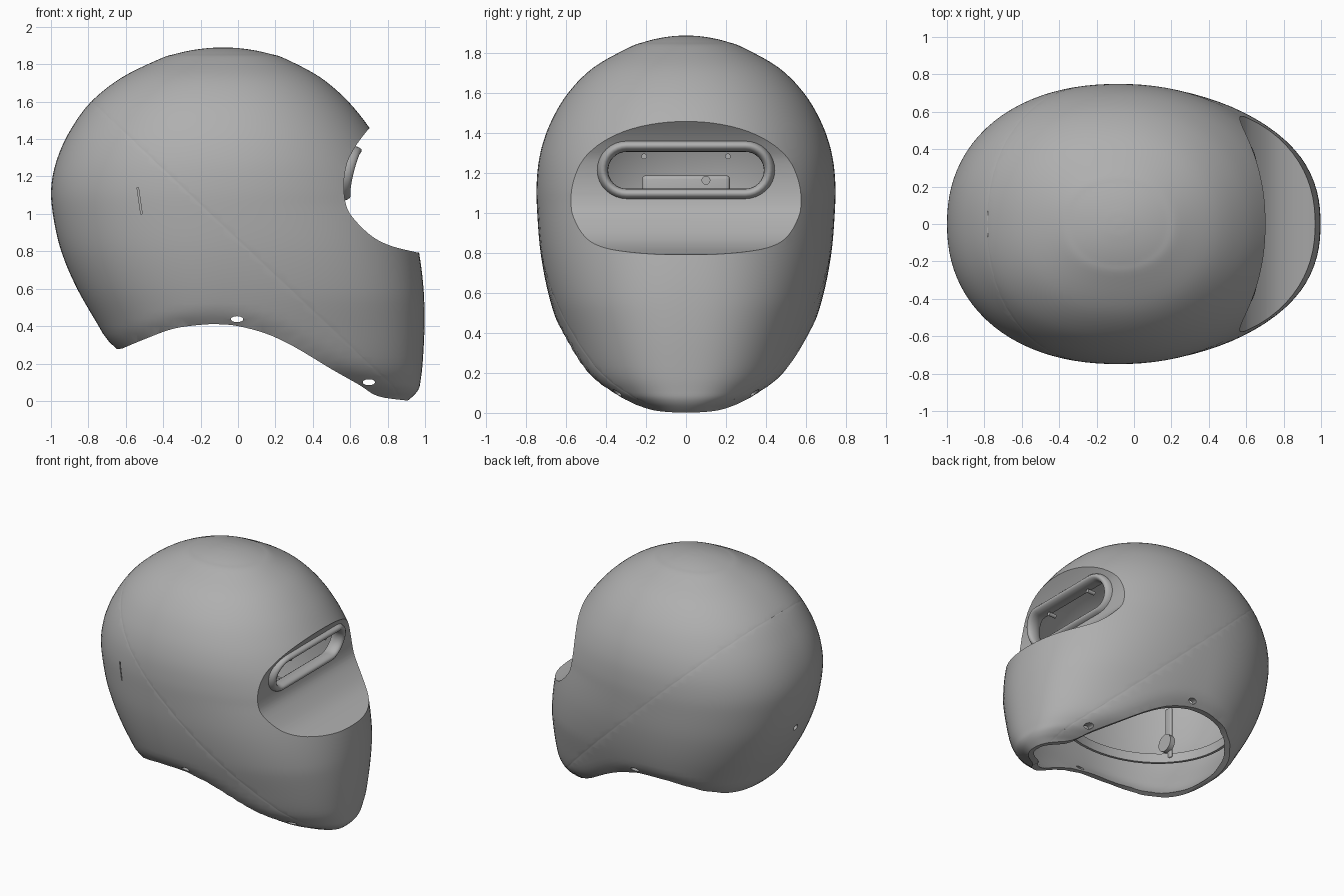
import bpy, bmesh, math
from mathutils import Vector, Matrix

cube = bpy.data.objects.get("Cube")
if cube:
    bpy.data.objects.remove(cube, do_unlink=True)

GREY = bpy.data.materials.new("shell grey")
GREY.use_nodes = True
COLOUR = (0.43, 0.43, 0.43, 1)
GREY.diffuse_color = COLOUR
GREY.node_tree.nodes["Principled BSDF"].inputs["Base Color"].default_value = COLOUR


def spline(points, steps):
    """Smooth curve through points of any dimension."""
    pts = [Vector(p) for p in points]
    pts = [2 * pts[0] - pts[1]] + pts + [2 * pts[-1] - pts[-2]]
    out = []
    for a, b, c, d in zip(pts, pts[1:], pts[2:], pts[3:]):
        for i in range(steps):
            t = i / steps
            out.append(0.5 * (2 * b + (c - a) * t + (2 * a - 5 * b + 4 * c - d) * t * t
                              + (3 * b - a - 3 * c + d) * t ** 3))
    return out + [pts[-2]]


def make(name, bm):
    bmesh.ops.recalc_face_normals(bm, faces=bm.faces)
    mesh = bpy.data.meshes.new(name)
    bm.to_mesh(mesh)
    bm.free()
    mesh.materials.append(GREY)
    ob = bpy.data.objects.new(name, mesh)
    bpy.context.collection.objects.link(ob)
    return ob


def apply(ob, kind, **settings):
    mod = ob.modifiers.new(kind, kind)
    for key, value in settings.items():
        setattr(mod, key, value)
    bpy.context.view_layer.objects.active = ob
    bpy.ops.object.modifier_apply(modifier=mod.name)


def cut(ob, cutter):
    cutter.hide_render = True
    apply(ob, "BOOLEAN", operation="DIFFERENCE", solver="EXACT", object=cutter)
    bpy.data.objects.remove(cutter, do_unlink=True)


def smooth(ob, angle=30):
    bpy.ops.object.select_all(action="DESELECT")
    ob.select_set(True)
    bpy.context.view_layer.objects.active = ob
    bpy.ops.object.shade_smooth_by_angle(angle=math.radians(angle))


def bridge(bm, rings):
    for a, b in zip(rings, rings[1:]):
        for i in range(len(a)):
            j = (i + 1) % len(a)
            bm.faces.new((a[i], a[j], b[j], b[i]))


def prism(name, outline, axis, depth):
    """Outline of (first, z) pairs, extruded both ways along axis x or y."""
    bm = bmesh.new()
    place = (lambda p, d: (p[0], d, p[1])) if axis == "y" else (lambda p, d: (d, p[0], p[1]))
    ends = [[bm.verts.new(place(p, d)) for p in outline] for d in depth]
    bridge(bm, ends)
    bm.faces.new(ends[0])
    bm.faces.new(ends[1])
    return make(name, bm)


# Lower edge, seen from the side
EDGE = spline([(-0.62, .28), (-.5, .33), (-.35, .385), (-.2, .407), (-.1, .41), (0, .4),
               (.15, .36), (.3, .29), (.5, .17), (.65, .085), (.75, .025), (.92, 0)], 4)
EDGE = [Vector((-1.3, .2))] + EDGE + [Vector((1.3, 0))]


def edge_height(x):
    for a, b in zip(EDGE, EDGE[1:]):
        if a.x <= x <= b.x:
            return a.y + (b.y - a.y) * (x - a.x) / (b.x - a.x)
    return 0


# Horizontal sections: height, back, front, half width
SECTIONS = [(-.15, -.5, .93, .12), (0, -.52, .957, .29), (.05, -.545, .968, .385),
            (.1, -.57, .975, .465), (.2, -.63, .987, .555), (.4, -.745, .997, .63),
            (.6, -.86, .992, .69), (.8, -.945, .967, .728), (1, -.99, .925, .745),
            (1.15, -.998, .873, .748), (1.3, -.965, .802, .73), (1.45, -.895, .71, .68),
            (1.6, -.785, .59, .592), (1.73, -.62, .44, .463), (1.83, -.415, .252, .285)]
MIDDLE, TOP = -.08, 1.89


def sections():
    """Sections smoothed upwards into a rounded crown."""
    z, back, front, width = SECTIONS[-1]
    crown = [(TOP - (TOP - z) * k * k, MIDDLE + (back - MIDDLE) * k,
              MIDDLE + (front - MIDDLE) * k, width * k) for k in (.75, .5, .25, .06)]
    return spline(SECTIONS + crown, 5)


def body(name, inset=0, seam=False):
    bm = bmesh.new()
    rings = []
    for z, back, front, width in sections():
        ring = []
        # Squarer sections at the chin, rounder ones above
        chin = 2.1 + .3 * min(1, max(0, (1.05 - z) / .5))
        for i in range(96):
            a = math.tau * i / 96
            c, s = math.cos(a), math.sin(a)
            reach, power = (front - MIDDLE, chin) if c > 0 else (MIDDLE - back, 2.2)
            grow = (abs(c) ** power + abs(s) ** power) ** (-1 / power)
            ring.append(bm.verts.new((MIDDLE + reach * c * grow, width * s * grow, z)))
        rings.append(ring)
    bridge(bm, rings)
    bm.faces.new(rings[0])
    top = bm.verts.new((MIDDLE, 0, TOP))
    for a, b in zip(rings[-1], rings[-1][1:] + rings[-1][:1]):
        bm.faces.new((a, b, top))
    bmesh.ops.recalc_face_normals(bm, faces=bm.faces)
    if seam:
        # Very shallow groove where the front and rear shells meet
        point, normal = Vector((-.77, 0, 1.59)), Vector((1.39, 0, 1.47)).normalized()
        for offset in (-.005, .005, 0):
            bmesh.ops.bisect_plane(bm, geom=bm.verts[:] + bm.edges[:] + bm.faces[:],
                                   plane_co=point + normal * offset, plane_no=normal)
        bm.normal_update()
        for v in bm.verts:
            if abs((v.co - point).dot(normal)) < 1e-4:
                v.co -= v.normal * .001
    bm.normal_update()
    for v, n in [(v, v.normal.copy()) for v in bm.verts]:
        v.co -= n * inset
    # Curl the lower edge inwards
    for v in bm.verts:
        t = min(1, max(0, 1 - (v.co.z - edge_height(v.co.x)) / .09))
        k = 1 - .05 * t * t
        v.co.x, v.co.y = MIDDLE + (v.co.x - MIDDLE) * k, v.co.y * k
    return make(name, bm)


def scoop(scale):
    outline = spline([(.72, 1.48), (.655, 1.4), (.61, 1.33), (.58, 1.26), (.566, 1.16),
                      (.575, 1.06), (.61, .985), (.71, .885), (.815, .83), (.96, .793)], 6)
    outline += [Vector((1.4, .76)), Vector((1.4, 1.8)), Vector((.95, 1.8))]
    centre = Vector((1.1, 1.2))
    return prism("scoop_cutter", [centre + (p - centre) * scale for p in outline], "y", (-1.5, 1.5))


def stadium(half_width, half_height, n=16):
    out = []
    for side in (1, -1):
        for i in range(n + 1):
            a = math.pi * (i / n - .5)
            out.append((side * (half_width - half_height + half_height * math.cos(a)),
                        1.215 + side * half_height * math.sin(a)))
    return out


def oval(x, z, rx, rz):
    return [(x + rx * math.cos(math.tau * i / 20), z + rz * math.sin(math.tau * i / 20))
            for i in range(20)]


# Helmet shell: hollow, with face recess, viewing slot and curved lower opening
shell = body("helmet_shell", seam=True)
cut(shell, scoop(1))
hollow = body("hollow_cutter", inset=.04)
cut(hollow, scoop(1.09))
cut(shell, hollow)
cut(shell, prism("opening_cutter", [*EDGE, (1.3, -.6), (-1.3, -.6)], "y", (-1.5, 1.5)))
cut(shell, prism("slot_cutter", stadium(.405, .1), "x", (.3, 1.2)))

# Fixing holes along the lower edge and at the back, and a slit on the right side
for x, z in ((-.005, .437), (.7, .1)):
    cut(shell, prism("hole_cutter", oval(x, z, .033, .016), "y", (-1.5, 1.5)))
cut(shell, prism("rear_hole_cutter", oval(0, .77, .022, .022), "x", (-1.5, -.8)))
slit = [(-.54, 1.14), (-.532, 1.14), (-.512, 1), (-.52, 1)]
cut(shell, prism("slit_cutter", slit, "y", (-.9, -.64)))
smooth(shell)

# Raised rim around the viewing slot, bowed back at its ends
bm = bmesh.new()
rings = []
for k in range(16):
    a = math.tau * k / 16
    grow, lift = .028 * math.cos(a), .055 * math.sin(a)
    rings.append([bm.verts.new((.592 + .24 * (z - 1.215) - .17 * y * y + lift, y, z))
                  for y, z in stadium(.418 + grow, .12 + grow)])
bridge(bm, rings + rings[:1])
smooth(make("slot_rim", bm), 60)


def strap(name, loc, radii, height):
    bm = bmesh.new()
    bmesh.ops.create_cone(bm, cap_ends=False, segments=64, radius1=1, radius2=1, depth=height,
                          matrix=Matrix.Translation(loc) @ Matrix.Diagonal((*radii, 1, 1)))
    ob = make(name, bm)
    apply(ob, "SOLIDIFY", thickness=.02)
    smooth(ob)


def block(name, loc, size, bevel=.008):
    bm = bmesh.new()
    bmesh.ops.create_cube(bm, size=1, matrix=Matrix.Translation(loc) @ Matrix.Diagonal((*size, 1)))
    ob = make(name, bm)
    apply(ob, "BEVEL", width=bevel, segments=3)
    smooth(ob)


def knob(name, loc, radius, depth):
    bm = bmesh.new()
    bmesh.ops.create_cone(bm, cap_ends=True, segments=32, radius1=radius, radius2=radius, depth=depth,
                          matrix=Matrix.Translation(loc) @ Matrix.Rotation(math.pi / 2, 4, "Y"))
    smooth(make(name, bm))


# Head harness inside the shell
strap("headband", (-.12, 0, .64), (.66, .58), .07)
block("rear_adjuster", (-.8, 0, 1.12), (.05, .44, .14), .02)
knob("rear_adjuster_knob", (-.765, .1, 1.165), .022, .04)
for side, word in ((1, "left"), (-1, "right")):
    block(f"{word}_harness_arm", (-.62, side * .36, .84), (.02, .06, .4))
    knob(f"{word}_harness_knob", (-.6, side * .36, .75), .065, .04)
    knob(f"{word}_slot_stud", (.57, side * .21, 1.285), .014, .06)
